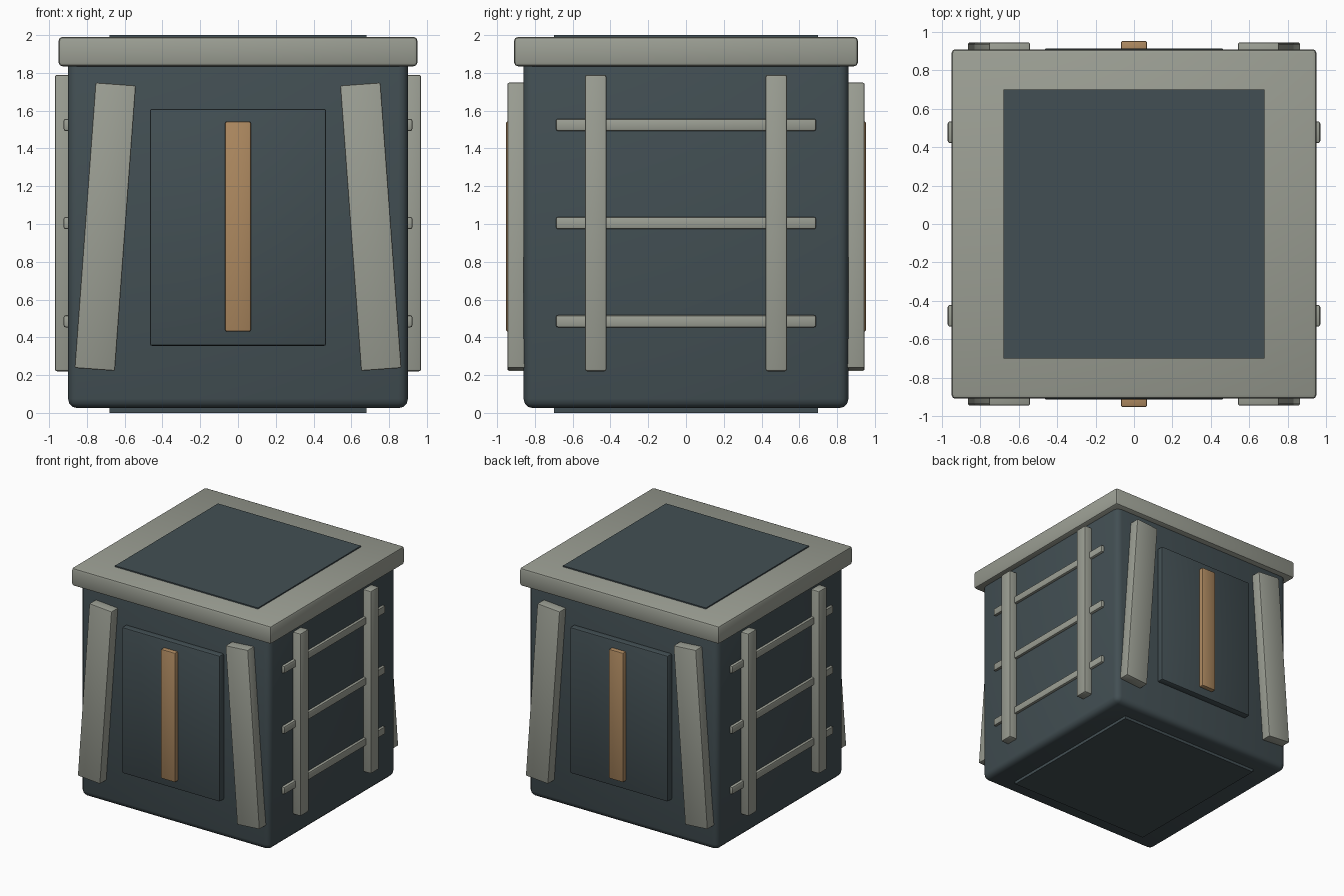
import bpy
import math

if "Cube" in bpy.data.objects:
    bpy.data.objects.remove(bpy.data.objects["Cube"])


def material(name, rgb):
    m = bpy.data.materials.new(name)
    m.diffuse_color = (*rgb, 1)
    m.use_nodes = True
    m.node_tree.nodes["Principled BSDF"].inputs["Base Color"].default_value = m.diffuse_color
    return m


SLATE = material("dark slate", (0.055, 0.078, 0.087))
GREY = material("warm grey", (0.33, 0.345, 0.295))
TAN = material("tan", (0.42, 0.25, 0.117))


def box(name, lo, hi, mat, bevel=0.0, segments=2, tilt=0.0):
    """Bevelled box between two corners, optionally tilted about the y axis."""
    center = [(a + b) / 2 for a, b in zip(lo, hi)]
    bpy.ops.mesh.primitive_cube_add(size=1, location=center)
    ob = bpy.context.object
    ob.name = name
    ob.scale = [b - a for a, b in zip(lo, hi)]
    bpy.ops.object.transform_apply(location=False, rotation=False, scale=True)
    ob.rotation_euler.y = tilt
    ob.data.materials.append(mat)
    if bevel:
        mod = ob.modifiers.new("Bevel", "BEVEL")
        mod.width = bevel
        mod.segments = segments
        bpy.ops.object.modifier_apply(modifier=mod.name)
        bpy.ops.object.shade_smooth_by_angle(angle=math.radians(40))
    return ob


# Main crate, lid and inset plates
box("body", (-0.9, -0.86, 0.025), (0.9, 0.86, 1.9), SLATE, 0.05, 3)
box("lid", (-0.95, -0.91, 1.835), (0.95, 0.91, 1.99), GREY, 0.02)
box("top_plate", (-0.68, -0.70, 1.95), (0.68, 0.70, 2.0), SLATE)
box("bottom_plate", (-0.68, -0.70, 0.0), (0.68, 0.70, 0.05), SLATE)


def mirrored(lo, hi, axis, side):
    """Flip a corner pair to the chosen side of an axis."""
    lo, hi = list(lo), list(hi)
    if side < 0:
        lo[axis], hi[axis] = -hi[axis], -lo[axis]
    return lo, hi


# Front and back: door panel, handle strip and leaning struts
for side, label in ((-1, "front"), (1, "back")):
    lo, hi = mirrored((-0.467, 0.84, 0.355), (0.467, 0.915, 1.61), 1, side)
    box(label + "_panel", lo, hi, SLATE, 0.012)
    lo, hi = mirrored((-0.068, 0.88, 0.43), (0.068, 0.953, 1.543), 1, side)
    box(label + "_strip", lo, hi, TAN, 0.01)
    for sx, hand in ((-1, "left"), (1, "right")):
        x = sx * 0.703
        lo, hi = mirrored((x - 0.107, 0.83, 0.228), (x + 0.107, 0.945, 1.743), 1, side)
        box(f"{label}_{hand}_strut", lo, hi, GREY, 0.008, tilt=-sx * math.radians(4.2))

# Left and right: ladder rails and rungs
for side, label in ((-1, "left"), (1, "right")):
    for y in (-0.478, 0.478):
        lo, hi = mirrored((0.87, y - 0.057, 0.22), (0.97, y + 0.057, 1.79), 0, side)
        box(label + "_rail", lo, hi, GREY, 0.012)
    for z in (0.485, 1.005, 1.525):
        lo, hi = mirrored((0.86, -0.688, z - 0.032), (0.923, 0.688, z + 0.032), 0, side)
        box(label + "_rung", lo, hi, GREY, 0.01)
